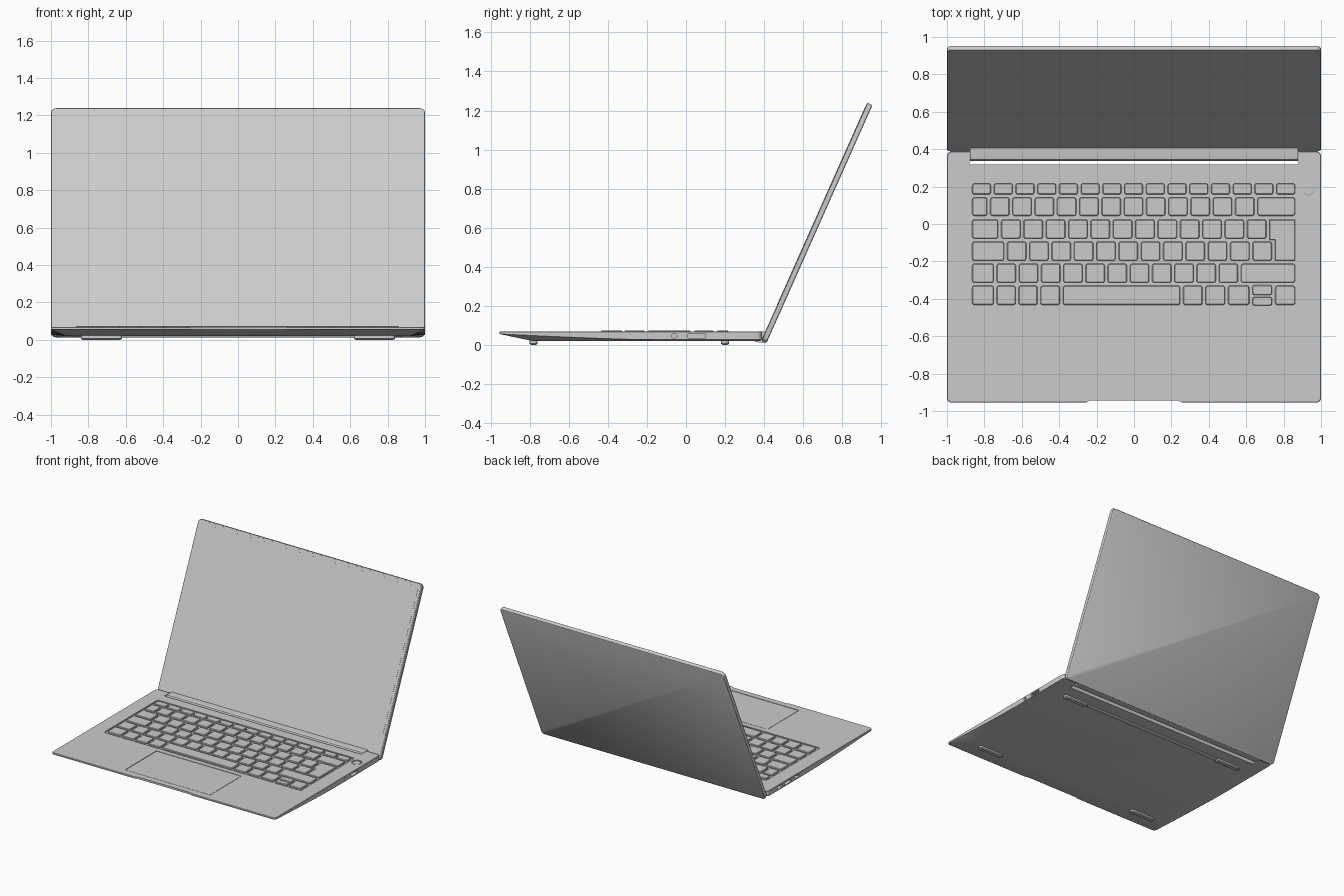
import bpy, bmesh, math
from mathutils import Matrix

if "Cube" in bpy.data.objects:
    bpy.data.objects.remove(bpy.data.objects["Cube"])


def outline(x0, x1, y0, y1, r, n=4, side=0):
    """Rounded rectangle, counter-clockwise; side adds points along the straight flanks."""
    pts = []
    for cx, cy, a0 in ((x1 - r, y0 + r, -90), (x1 - r, y1 - r, 0),
                       (x0 + r, y1 - r, 90), (x0 + r, y0 + r, 180)):
        for i in range(n + 1):
            a = math.radians(a0 + 90 * i / n)
            pts.append((cx + r * math.cos(a), cy + r * math.sin(a)))
        if a0 in (-90, 90):
            px = x1 if a0 == -90 else x0
            ys = [y0 + r + (y1 - y0 - 2 * r) * i / (side + 1) for i in range(1, side + 1)]
            pts += [(px, y) for y in (ys if a0 == -90 else reversed(ys))]
    return pts


def solid(bm, rings):
    """Bridge a stack of equal-length rings and cap both ends."""
    vs = [[bm.verts.new(p) for p in ring] for ring in rings]
    n = len(vs[0])
    for a, b in zip(vs, vs[1:]):
        for i in range(n):
            j = (i + 1) % n
            bm.faces.new((a[i], a[j], b[j], b[i]))
    bm.faces.new(vs[0][::-1])
    bm.faces.new(vs[-1])


def plate(bm, x0, x1, y0, y1, r, layers, n=4):
    """Rounded plate from (z, inset) layers."""
    solid(bm, [[(x, y, z) for x, y in outline(x0 + d, x1 - d, y0 + d, y1 - d, max(r - d, 0.002), n)]
               for z, d in layers])


def box(bm, x0, x1, y0, y1, z0, z1):
    solid(bm, [[(x0, y0, z), (x1, y0, z), (x1, y1, z), (x0, y1, z)] for z in (z0, z1)])


def smooth(ob):
    ob.data.shade_smooth()
    ob.data.set_sharp_from_angle(angle=math.radians(30))


def finish(name, bm, matrix=None):
    bmesh.ops.recalc_face_normals(bm, faces=bm.faces[:])
    me = bpy.data.meshes.new(name)
    bm.to_mesh(me)
    bm.free()
    ob = bpy.data.objects.new(name, me)
    bpy.context.collection.objects.link(ob)
    if matrix:
        ob.matrix_world = matrix
    smooth(ob)
    return ob


TOP = 0.069

# Base: flat deck, thin front edge, underside tapering inward
bm = bmesh.new()
wall = outline(-1, 1, -0.955, 0.388, 0.025, side=9)
floor = outline(-0.92, 0.92, -0.78, 0.375, 0.025, side=9)


def wall_z(y):
    return 0.027 + 0.029 * min(1, max(0, (-0.2 - y) / 0.75)) ** 1.3


solid(bm, [[(x, y, 0.019) for x, y in floor],
           [(x, y, wall_z(y)) for x, y in wall],
           [(x, y, TOP - 0.003) for x, y in wall],
           [(x, y, TOP) for x, y in outline(-0.997, 0.997, -0.952, 0.385, 0.022, side=9)]])
base = finish("base", bm)

# Cuts: hinge bay, keyboard tray, touchpad, power button, front lip, ports
bm = bmesh.new()
box(bm, -0.88, 0.88, 0.318, 0.5, -0.1, 0.2)
plate(bm, -0.882, 0.878, -0.452, 0.234, 0.015, [(0.061, 0), (0.1, 0)])
plate(bm, -0.383, 0.379, -0.897, -0.493, 0.012, [(0.064, 0), (0.1, 0)])
plate(bm, 0.894, 0.972, 0.145, 0.223, 0.0389, [(0.061, 0), (0.1, 0)], 8)
lip = ((-0.27, -1.0), (0.27, -1.0), (0.262, -0.957), (0.235, -0.944), (-0.235, -0.944), (-0.262, -0.957))
solid(bm, [[(x, y, z) for x, y in lip] for z in (0.0, 0.2)])
for s, y0, y1 in ((1, 0.01, 0.10), (-1, 0.20, 0.26), (-1, 0.08, 0.17), (-1, -0.02, 0.04)):
    box(bm, min(s * 0.96, s * 1.1), max(s * 0.96, s * 1.1), y0, y1, 0.035, 0.057)
solid(bm, [[(x, -0.06 + 0.013 * math.cos(a * math.pi / 8), 0.046 + 0.013 * math.sin(a * math.pi / 8))
            for a in range(16)] for x in (0.96, 1.1)])
cutter = finish("base_cutter", bm)
cutter.hide_render = True
mod = base.modifiers.new("cuts", 'BOOLEAN')
mod.object, mod.operation, mod.solver = cutter, 'DIFFERENCE', 'EXACT'
bpy.context.view_layer.objects.active = base
bpy.ops.object.modifier_apply(modifier=mod.name)
bpy.data.objects.remove(cutter)
smooth(base)

# Touchpad and power button
bm = bmesh.new()
plate(bm, -0.379, 0.375, -0.893, -0.497, 0.01, [(0.06, 0), (TOP - 0.001, 0)])
finish("touchpad", bm)
bm = bmesh.new()
plate(bm, 0.902, 0.964, 0.153, 0.215, 0.0309, [(0.056, 0), (TOP - 0.002, 0), (TOP, 0.003)], 8)
finish("power_button", bm)

# Keyboard: each row is (y0, y1, key edge positions), gaps taken off each key
KEY = [(0.058, 0), (0.07, 0), (0.0735, 0.004)]
G = 0.008
L, R = -0.873, 0.869


def spread(a, b, n):
    return [a + (b - a) * i / n for i in range(n + 1)]


rows = [
    ("function", 0.150, 0.225, spread(L, R, 15)),
    ("number", 0.036, 0.150, [L] + spread(-0.777, 0.652, 12) + [R]),
    ("upper_letter", -0.086, 0.032, [L] + spread(-0.718, 0.716, 12)),
    ("home_letter", -0.204, -0.086, [L] + spread(-0.687, 0.745, 12)),
    ("lower_letter", -0.322, -0.204, [L] + spread(-0.742, 0.564, 11) + [R]),
]
for name, y0, y1, xs in rows:
    bm = bmesh.new()
    for a, b in zip(xs, xs[1:]):
        plate(bm, a + G, b - G, y0 + G, y1 - G, 0.012, KEY, 3)
    finish(name + "_keys", bm)

bm = bmesh.new()
xs = [L, -0.742, -0.625, -0.508, -0.388, 0.255, 0.374, 0.495, 0.625, 0.747, R]
for i, (a, b) in enumerate(zip(xs, xs[1:])):
    spans = [(-0.441, -0.385), (-0.385, -0.322)] if i == 8 else [(-0.441, -0.322)]
    for y0, y1 in spans:
        plate(bm, a + G, b - G, y0 + (0.005 if i == 8 else G), y1 - (0.005 if i == 8 else G), 0.012, KEY, 3)
finish("bottom_keys", bm)

# L-shaped enter key
bm = bmesh.new()


def ell(d):
    x0, xm, x1, y0, ym, y1 = 0.724 + d, 0.753 + d, 0.861 - d, -0.196 + d, -0.086 + d, 0.024 - d
    return [(xm, y0), (x1, y0), (x1, y1), (x0, y1), (x0, ym), (xm, ym)]


solid(bm, [[(x, y, z) for x, y in ell(d)] for z, d in KEY])
finish("enter_key", bm)

# Hinge cover filling the bay
bm = bmesh.new()
prof = ((0.336, 0.056), (0.345, 0.067), (0.352, 0.069), (0.408, 0.069), (0.42, 0.04),
        (0.412, 0.014), (0.39, 0.011), (0.355, 0.016), (0.338, 0.032))
solid(bm, [[(x, y, z) for y, z in prof] for x in (-0.876, 0.876)])
finish("hinge_cover", bm)

# Lid, modelled flat (length along y, outer face at negative z) then tilted open
tilt = (Matrix.Translation((0, 0.385, 0.022)) @ Matrix.Rotation(math.radians(-24), 4, 'X')
        @ Matrix.Rotation(math.radians(90), 4, 'X'))
H = 1.333
bm = bmesh.new()
plate(bm, -1, 1, 0, H, 0.028, [(-0.03, 0.007), (-0.028, 0.003), (-0.023, 0), (-0.004, 0), (-0.002, 0.002)])
finish("lid_shell", bm, tilt)
bm = bmesh.new()
plate(bm, -0.99, 0.99, 0.01, H - 0.01, 0.02, [(-0.01, 0), (0, 0)])
finish("screen_bezel", bm, tilt)
bm = bmesh.new()
plate(bm, -0.97, 0.97, 0.20, H - 0.03, 0.006, [(-0.005, 0), (0.001, 0)])
finish("display", bm, tilt)

# Feet: two short front pads, one long rear rail with deeper ends
for name, s in (("front_foot_right", 1), ("front_foot_left", -1)):
    bm = bmesh.new()
    a, b = sorted((s * 0.62, s * 0.84))
    plate(bm, a, b, -0.80, -0.76, 0.019, [(0, 0.008), (0.006, 0), (0.035, 0)])
    finish(name, bm)
bm = bmesh.new()
plate(bm, -0.83, 0.83, 0.183, 0.217, 0.016, [(0.011, 0.006), (0.015, 0), (0.025, 0)])
for a, b in ((-0.84, -0.62), (0.62, 0.84)):
    plate(bm, a, b, 0.18, 0.22, 0.019, [(0, 0.008), (0.006, 0), (0.025, 0)])
finish("rear_foot", bm)
